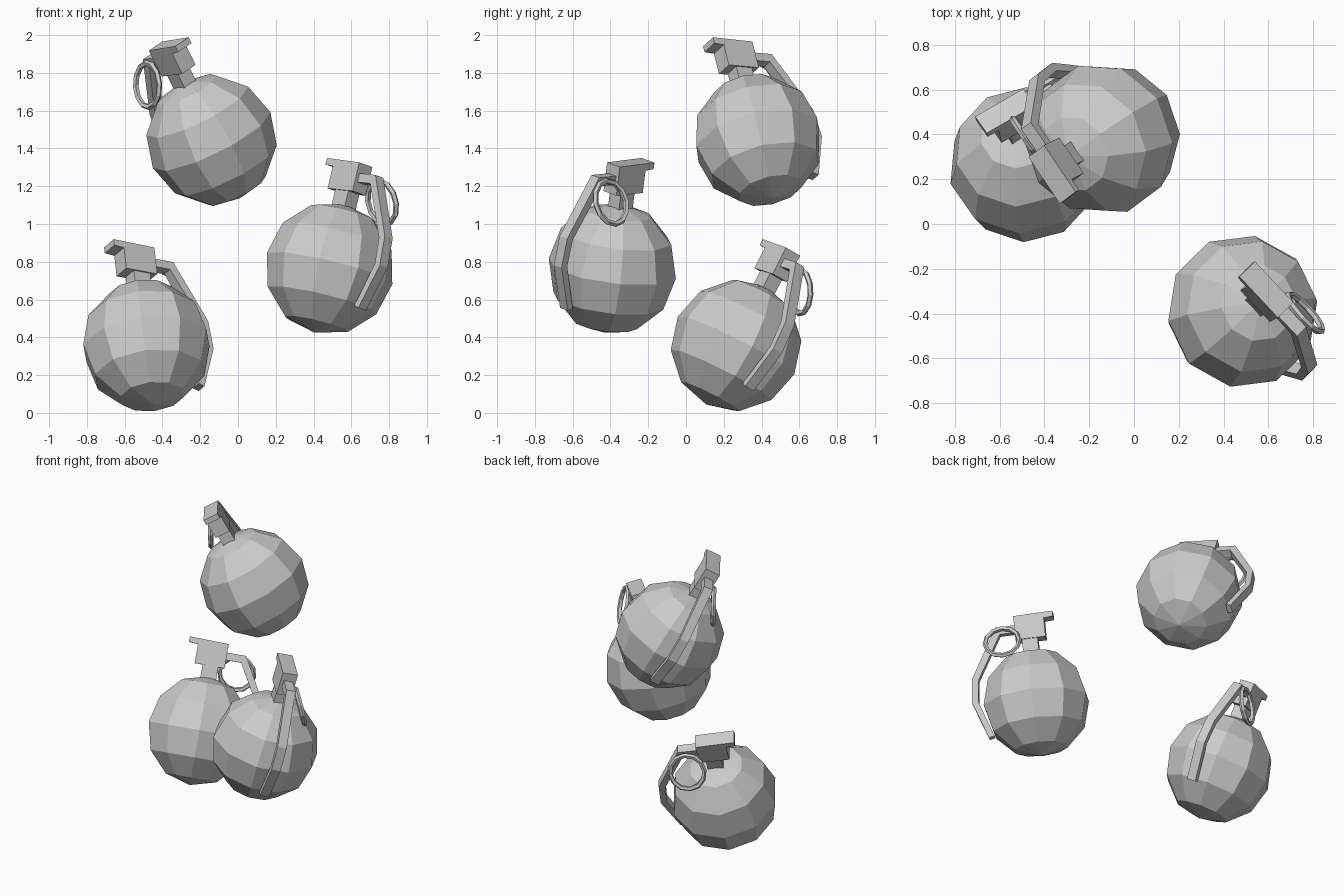
import bpy, bmesh, math
from mathutils import Vector, Matrix

if "Cube" in bpy.data.objects:
    bpy.data.objects.remove(bpy.data.objects["Cube"])


def frame(center, up, lever):
    # local x = lever side, y = ring side, z = body axis
    u = Vector(up).normalized()
    l = Vector(lever)
    l = (l - u * l.dot(u)).normalized()
    n = u.cross(l)
    m = Matrix((l, n, u)).transposed().to_4x4()
    m.translation = Vector(center)
    return m


def finish(bm, name, matrix):
    bmesh.ops.recalc_face_normals(bm, faces=bm.faces)
    mesh = bpy.data.meshes.new(name)
    bm.to_mesh(mesh)
    bm.free()
    ob = bpy.data.objects.new(name, mesh)
    bpy.context.collection.objects.link(ob)
    ob.matrix_world = matrix
    return ob


def slab(name, profile, half, matrix):
    # side profile (x, z) extruded across y
    bm = bmesh.new()
    face = bm.faces.new([bm.verts.new((x, -half, z)) for x, z in profile])
    ext = bmesh.ops.extrude_face_region(bm, geom=[face])
    verts = [g for g in ext["geom"] if isinstance(g, bmesh.types.BMVert)]
    bmesh.ops.translate(bm, verts=verts, vec=(0, 2 * half, 0))
    return finish(bm, name, matrix)


HEAD = [(-.165, .58), (-.165, .545), (-.106, .54), (-.106, .418),
        (.087, .418), (.087, .575)]
NECK = [(-.054, .3), (.047, .3), (.047, .43), (-.054, .43)]
LEVER = [(.08, .52), (.21, .52), (.39, .2), (.405, .04), (.32, -.20),
         (.285, -.19), (.365, .045), (.348, .19), (.185, .472), (.08, .472)]


def grenade(tag, center, up, lever):
    m = frame(center, up, lever)
    # faceted round body
    bm = bmesh.new()
    bmesh.ops.create_uvsphere(bm, u_segments=10, v_segments=6, radius=.345)
    bmesh.ops.scale(bm, verts=bm.verts, vec=(1, 1, 1.02))
    finish(bm, "body_" + tag, m)
    # fuse head, neck and safety lever
    slab("fuse_head_" + tag, HEAD, .05, m)
    slab("neck_" + tag, NECK, .042, m)
    slab("lever_" + tag, LEVER, .03, m)
    # pull ring leaning against the body
    bpy.ops.mesh.primitive_torus_add(major_segments=12, minor_segments=5,
                                     major_radius=.117, minor_radius=.016)
    ring = bpy.context.object
    ring.name = "pull_ring_" + tag
    ring.matrix_world = (m @ Matrix.Translation((.17, .1, .4))
                         @ Matrix.Rotation(math.radians(-63), 4, 'X')
                         @ Matrix.Diagonal((.94, 1, 1, 1)))


grenade("top", (-.14, .38, 1.445), (-.43, -.22, .875), (-.565, .82, -.07))
grenade("right", (.485, -.39, .765), (.23, .12, .965), (.68, -.72, -.07))
grenade("left", (-.485, .265, .357), (-.1, .45, .89), (.85, .5, -.16))
